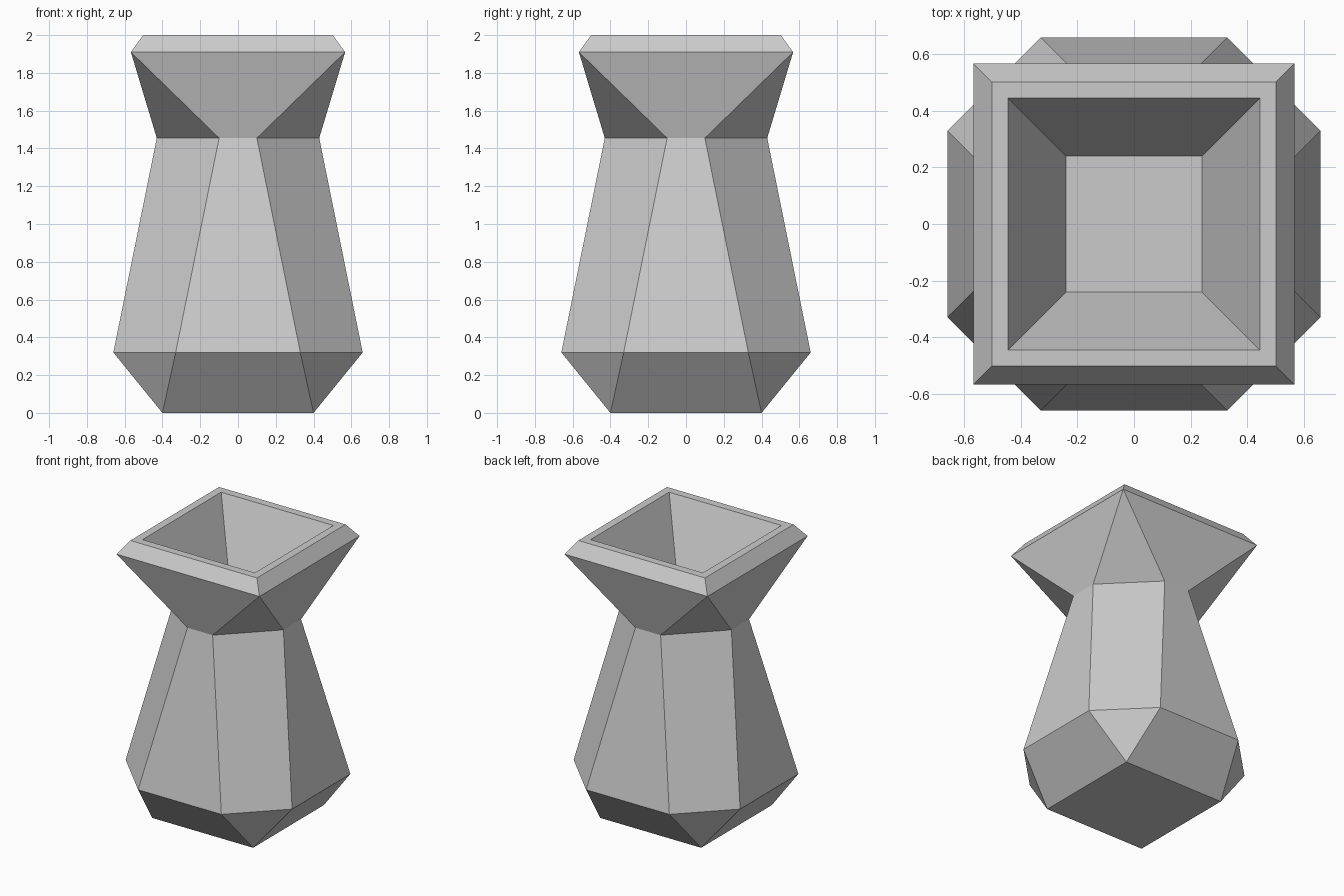
import bpy, bmesh

if "Cube" in bpy.data.objects:
    bpy.data.objects.remove(bpy.data.objects["Cube"])

# One plain grey colour
grey = bpy.data.materials.new("stone_grey")
grey.diffuse_color = (0.6, 0.6, 0.6, 1)
grey.use_nodes = True
grey.node_tree.nodes["Principled BSDF"].inputs["Base Color"].default_value = grey.diffuse_color

# Vase profile: (half width, half length of the flat side, height).
# Where both halves match, the eight-sided ring collapses to a square.
RINGS = [
    (0.40, 0.40, 0.0),     # foot
    (0.66, 0.33, 0.32),    # belly
    (0.43, 0.10, 1.455),   # neck
    (0.567, 0.567, 1.91),  # lip, widest
    (0.502, 0.502, 2.0),   # rim, outer edge
    (0.445, 0.445, 2.0),   # rim, inner edge
    (0.24, 0.24, 1.53),    # floor of the bowl
]


def ring(bm, h, f, z):
    points = [(f, -h), (h, -f), (h, f), (f, h), (-f, h), (-h, f), (-h, -f), (-f, -h)]
    return [bm.verts.new((x, y, z)) for x, y in points]


# Vase body, lip and bowl as one closed skin
bm = bmesh.new()
loops = [ring(bm, *r) for r in RINGS]
for low, high in zip(loops, loops[1:]):
    for i in range(8):
        j = (i + 1) % 8
        bm.faces.new((low[i], low[j], high[j], high[i]))
bm.faces.new(loops[0][::-1])
bm.faces.new(loops[-1])
bmesh.ops.remove_doubles(bm, verts=bm.verts[:], dist=0.0001)
bmesh.ops.recalc_face_normals(bm, faces=bm.faces[:])

mesh = bpy.data.meshes.new("vase")
bm.to_mesh(mesh)
bm.free()
mesh.materials.append(grey)
vase = bpy.data.objects.new("vase", mesh)
bpy.context.collection.objects.link(vase)
